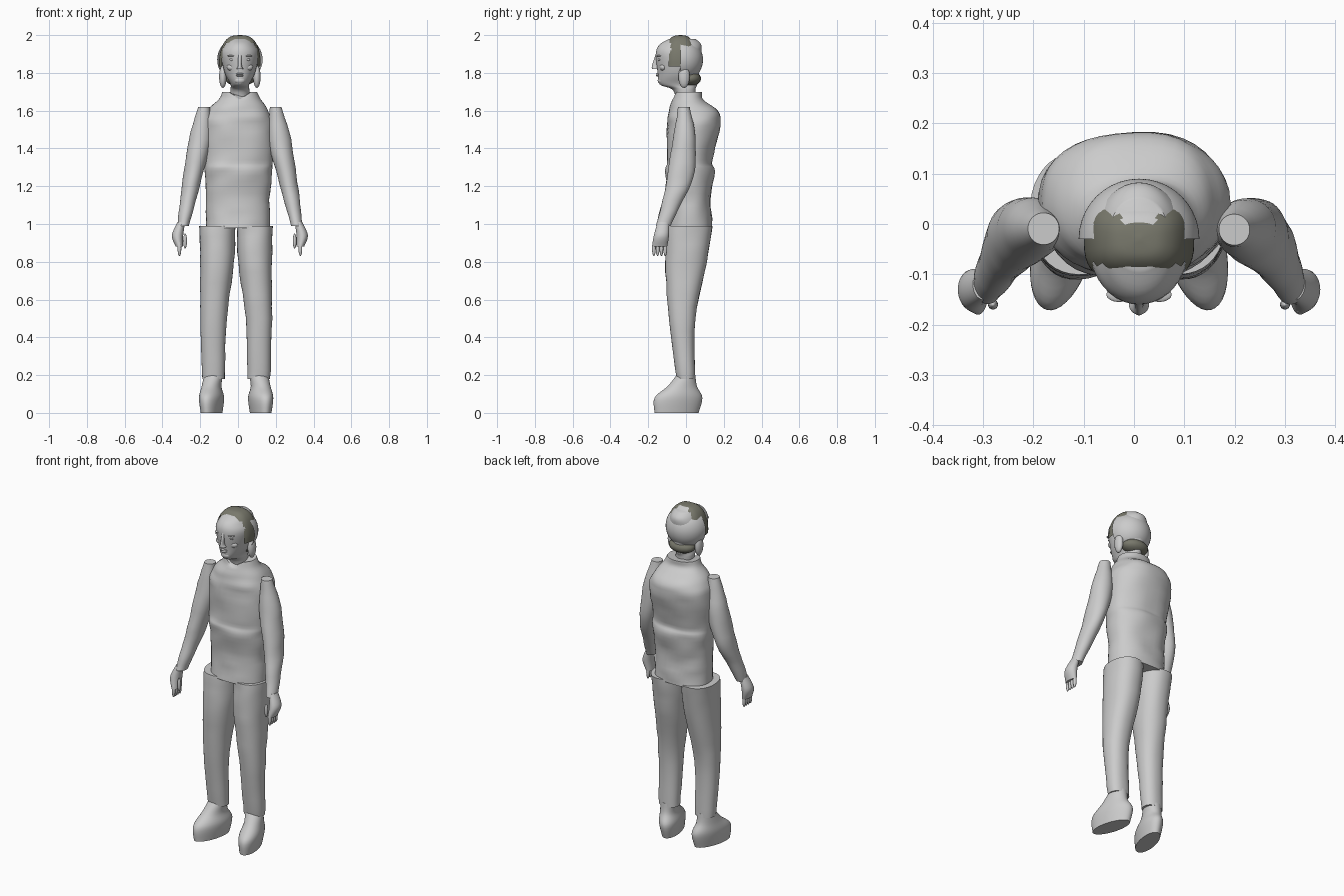
import bpy, bmesh, math
from mathutils import Vector, noise

cube = bpy.data.objects.get("Cube")
if cube:
    bpy.data.objects.remove(cube)


def material(name, *colour):
    mat = bpy.data.materials.new(name)
    mat.use_nodes = True
    mat.diffuse_color = (*colour, 1)
    mat.node_tree.nodes["Principled BSDF"].inputs["Base Color"].default_value = (*colour, 1)
    return mat


GREY = material("light grey", .6, .6, .6)
DARK = material("dark olive hair", .19, .19, .15)
MIDDLE = .01  # centre line of the head and arms


def smooth_rings(rings, steps=5):
    """Interpolate the cross-sections with a spline."""
    out = []
    for i, (b, c) in enumerate(zip(rings, rings[1:])):
        a = rings[max(i - 1, 0)]
        d = rings[min(i + 2, len(rings) - 1)]
        for k in range(steps):
            t = k / steps
            out.append([q + t / 2 * (r - p + t * (2 * p - 5 * q + 4 * r - s + t * (3 * (q - r) + s - p)))
                        for p, q, r, s in zip(a, b, c, d)])
    return out + [rings[-1]]


def finish(name, bm, *mats):
    mesh = bpy.data.meshes.new(name)
    bmesh.ops.recalc_face_normals(bm, faces=bm.faces)
    bm.to_mesh(mesh)
    bm.free()
    for mat in mats:
        mesh.materials.append(mat)
    obj = bpy.data.objects.new(name, mesh)
    bpy.context.collection.objects.link(obj)
    bpy.ops.object.select_all(action='DESELECT')
    bpy.context.view_layer.objects.active = obj
    obj.select_set(True)
    bpy.ops.object.shade_smooth_by_angle(angle=math.radians(50))


def loft(name, rings, mats=(GREY,), side=1, shift=MIDDLE, power=2, yaw=0, wrinkle=0,
         sides=40, keep=None, paint=None, shape=None):
    """Skin over level sections given as (z, x, y, half width, half depth)."""
    bm = bmesh.new()
    loops = []
    turn = math.cos(yaw), math.sin(yaw * side)
    for z, x, y, half_width, half_depth in smooth_rings(rings):
        loop = []
        for i in range(sides):
            angle = math.tau * i / sides
            c, s = math.cos(angle), math.sin(angle)
            u = math.copysign(abs(c) ** (2 / power), c) * half_width
            v = math.copysign(abs(s) ** (2 / power), s) * half_depth
            point = Vector((shift + side * x + u * turn[0] - v * turn[1],
                            y + u * turn[1] + v * turn[0], z))
            bump = noise.noise(Vector((point.x, point.y, z * 2)) * 9)
            point += Vector((c, s, 0)) * wrinkle * bump
            if shape:
                shape(point)
            loop.append(bm.verts.new(point))
        loops.append(loop)
    for low, high in zip(loops, loops[1:]):
        for i in range(sides):
            bm.faces.new((low[i - 1], low[i], high[i], high[i - 1]))
    bm.faces.new(loops[-1])
    if keep:
        gone = [f for f in bm.faces if not keep(f.calc_center_median())]
        bmesh.ops.delete(bm, geom=gone, context='FACES')
    else:
        bm.faces.new(loops[0])
    if paint:
        for face in bm.faces:
            face.material_index = paint(face.calc_center_median())
    finish(name, bm, *mats)


def dome(centre, radii, low, fullness):
    """Sections of a rounded shell from a low angle up to its crown."""
    x, y, z = centre
    rings = []
    for i in range(8):
        angle = low + (math.pi / 2 - low) * i / 7
        spread = max(math.cos(angle), .01) ** fullness
        rings.append((z + radii[2] * math.sin(angle), x, y, radii[0] * spread, radii[1] * spread))
    return rings


def ellipsoid(name, centre, radii, mat=GREY):
    bm = bmesh.new()
    bmesh.ops.create_uvsphere(bm, u_segments=16, v_segments=10, radius=1)
    bmesh.ops.scale(bm, vec=radii, verts=bm.verts)
    bmesh.ops.translate(bm, vec=Vector(centre) + Vector((MIDDLE, 0, 0)), verts=bm.verts)
    finish(name, bm, mat)


# Sleeveless top with a collar that dips at the front
def neckline(point):
    if point.z > 1.66 and point.y < 0:
        point.z -= max(0, .06 - abs(point.x - MIDDLE)) * (point.z - 1.66) / .06


loft("torso", [
    (.98, -.01, .02, .17, .12), (1.13, -.01, .02, .17, .11), (1.28, -.01, .02, .18, .13),
    (1.34, -.01, .02, .18, .12), (1.52, -.01, .04, .19, .14), (1.6, -.01, .04, .16, .13),
    (1.66, 0, .01, .11, .08), (1.7, 0, .01, .09, .07)],
    power=2.3, wrinkle=.008, shape=neckline)

# Limbs, mirrored left and right
for side, label in ((1, "left"), (-1, "right")):
    loft(label + "_trouser_leg", [
        (.18, .12, 0, .06, .05), (.5, .12, -.02, .07, .07),
        (.8, .1, 0, .09, .11), (.99, .1, .02, .095, .12)],
        side=side, shift=-MIDDLE, wrinkle=.004, power=2.2)
    loft(label + "_shoe", [
        (0, .13, -.05, .05, .12), (.08, .13, -.04, .06, .13),
        (.14, .13, -.02, .05, .08), (.2, .12, 0, .05, .05)],
        side=side, shift=-MIDDLE, yaw=.26)
    loft(label + "_arm", [
        (.99, .3, -.12, .03, .04), (1.1, .28, -.08, .04, .05), (1.25, .25, -.03, .05, .07),
        (1.45, .21, -.01, .06, .06), (1.62, .19, -.01, .03, .03)],
        side=side, wrinkle=.004)
    loft(label + "_palm", [
        (.88, .32, -.14, .02, .04), (.94, .33, -.13, .03, .04), (1.01, .31, -.12, .02, .03)],
        side=side)
    for i in range(4):
        ellipsoid(label + "_finger", (side * .32, .02 * i - .17, .87), (.01, .01, .04))
    ellipsoid(label + "_thumb", (side * .29, -.16, .91), (.01, .01, .04))

# Head and neck
loft("head", [
    (1.64, 0, 0, .05, .05), (1.71, 0, -.01, .05, .06), (1.74, 0, -.04, .05, .1),
    (1.8, 0, -.04, .08, .11), (1.9, 0, -.04, .1, .12), (1.95, 0, -.03, .08, .11),
    (1.98, 0, -.02, .06, .07)])
loft("nose", [
    (1.82, 0, -.16, .02, .02), (1.84, 0, -.16, .01, .02), (1.9, 0, -.15, .01, .01)])
for z in (1.785, 1.795):
    ellipsoid("lip", (0, -.145, z), (.02, .015, .005))
ellipsoid("chin", (0, -.13, 1.76), (.03, .02, .02))
for side in (1, -1):
    ellipsoid("eye", (side * .04, -.14, 1.87), (.015, .01, .007))
    ellipsoid("brow", (side * .04, -.14, 1.89), (.025, .015, .005))
    ellipsoid("cheek", (side * .04, -.12, 1.83), (.03, .02, .02))

# Hair: rounded back, dark boxy cap with a bare patch, nape and loose side locks
def cap_area(c):
    return c.y > -.08 or c.z > 1.96 or abs(c.x - MIDDLE) > .09


def bare_patch(c):
    return int(abs(c.x - MIDDLE) < .035 and 0 < c.y < .05)


loft("back_hair", dome((0, -.03, 1.87), (.12, .12, .12), -math.pi / 3, 1),
     keep=lambda c: c.y > -.03)
loft("hair_cap", dome((0, -.03, 1.85), (.11, .09, .15), -.1, .7),
     mats=(DARK, GREY), power=2.8, keep=cap_area, paint=bare_patch)
ellipsoid("nape_hair", (0, .02, 1.77), (.08, .06, .04), DARK)
for side in (1, -1):
    ellipsoid("side_lock", (side * .09, -.01, 1.78), (.02, .03, .06))
